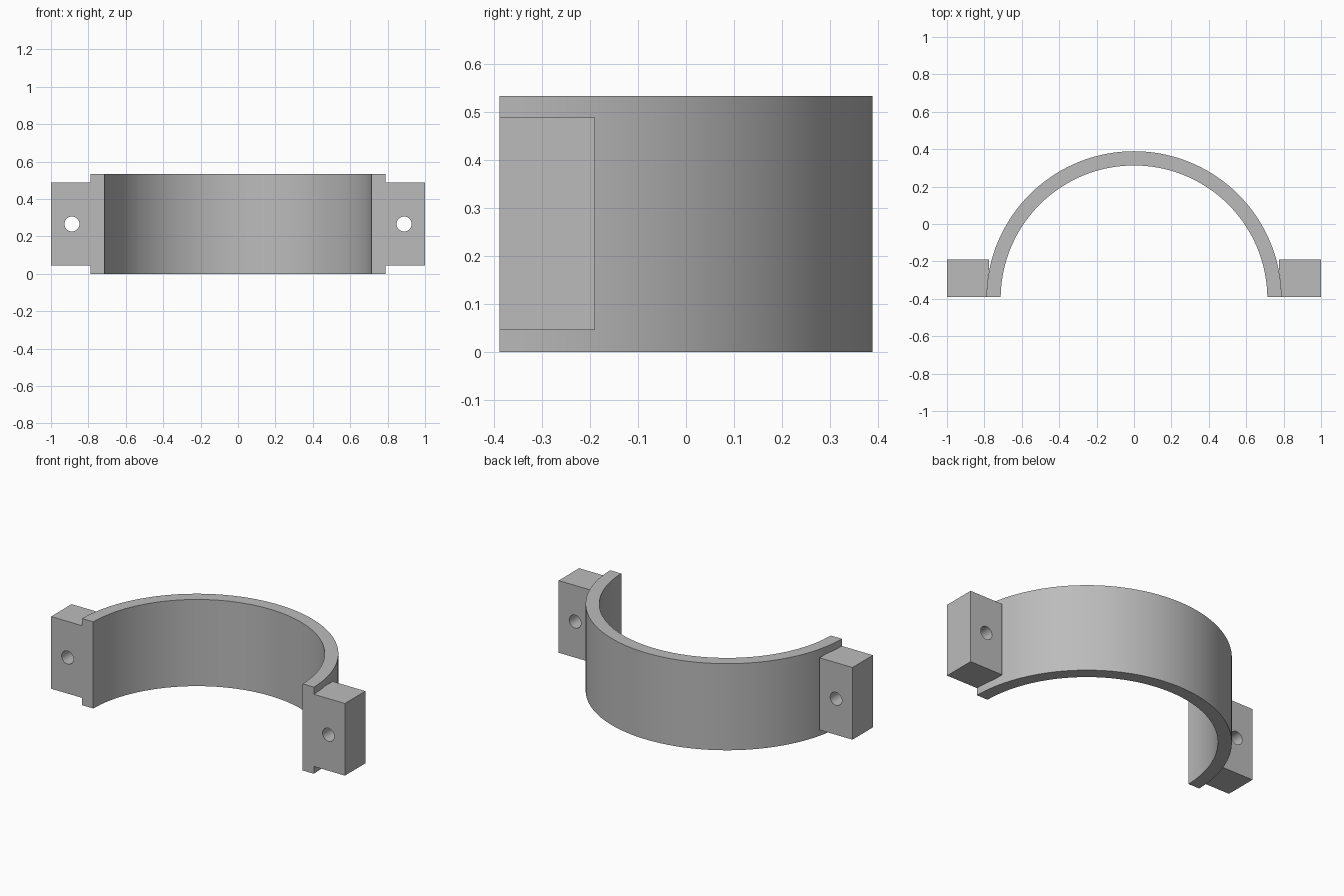
import bpy, bmesh
from math import sin, cos, acos, asin, pi

HEIGHT = 0.533
BASE_Y = -0.389          # flat mounting plane
OUTER, INNER = 0.789, 0.713
CENTRE_Y = 0.389 - OUTER  # arc centre sits just in front of the mounting plane
LUG_IN, LUG_BACK = 0.776, -0.19
LUG_Z = (0.045, 0.489)

cube = bpy.data.objects.get("Cube")
if cube:
    bpy.data.objects.remove(cube, do_unlink=True)

grey = bpy.data.materials.new("plain grey")
grey.use_nodes = True
colour = (0.5, 0.5, 0.5, 1)
grey.diffuse_color = colour
grey.node_tree.nodes["Principled BSDF"].inputs["Base Color"].default_value = colour


def arc(radius, start, end, steps):
    """Points on a circle about the clamp axis."""
    angles = [start + (end - start) * i / steps for i in range(steps + 1)]
    return [(radius * cos(a), CENTRE_Y + radius * sin(a)) for a in angles]


def base_angle(radius):
    return asin((BASE_Y - CENTRE_Y) / radius)


def extrude_plan(name, outline, z0, z1):
    """Solid made by raising a plan outline from z0 to z1."""
    bm = bmesh.new()
    face = bm.faces.new([bm.verts.new((x, y, z0)) for x, y in outline])
    top = bmesh.ops.extrude_face_region(bm, geom=[face])["geom"]
    verts = [v for v in top if isinstance(v, bmesh.types.BMVert)]
    bmesh.ops.translate(bm, verts=verts, vec=(0, 0, z1 - z0))
    bmesh.ops.recalc_face_normals(bm, faces=bm.faces)
    mesh = bpy.data.meshes.new(name)
    bm.to_mesh(mesh)
    bm.free()
    mesh.materials.append(grey)
    obj = bpy.data.objects.new(name, mesh)
    bpy.context.collection.objects.link(obj)
    return obj


def select(obj):
    bpy.ops.object.select_all(action='DESELECT')
    obj.select_set(True)
    bpy.context.view_layer.objects.active = obj


# Half-round band
a, b = base_angle(OUTER), base_angle(INNER)
band = extrude_plan("clamp_band",
                    arc(OUTER, a, pi - a, 72) + arc(INNER, pi - b, b, 72),
                    0, HEIGHT)

# Bolt lug, its inner side following the band
lug_outline = [(1, BASE_Y), (1, LUG_BACK), (LUG_IN, LUG_BACK)]
lug_outline += arc(OUTER, acos(LUG_IN / OUTER), a, 6)
lug = extrude_plan("left_lug", lug_outline, *LUG_Z)

# Bolt hole through the lug, front to back
bpy.ops.mesh.primitive_cylinder_add(vertices=32, radius=0.04, depth=0.6,
                                    location=(0.888, -0.29, HEIGHT / 2),
                                    rotation=(pi / 2, 0, 0))
cutter = bpy.context.object
cutter.name = "hole_cutter"
cutter.hide_render = True
cutter.data.materials.append(grey)
hole = lug.modifiers.new("bolt_hole", 'BOOLEAN')
hole.operation = 'DIFFERENCE'
hole.solver = 'EXACT'
hole.object = cutter
select(lug)
bpy.ops.object.modifier_apply(modifier=hole.name)
bpy.data.objects.remove(cutter, do_unlink=True)

# Matching lug on the other side
right_lug = bpy.data.objects.new("right_lug", lug.data.copy())
bpy.context.collection.objects.link(right_lug)
bm = bmesh.new()
bm.from_mesh(right_lug.data)
bmesh.ops.scale(bm, verts=bm.verts, vec=(-1, 1, 1))
bmesh.ops.reverse_faces(bm, faces=bm.faces)
bm.to_mesh(right_lug.data)
bm.free()

for part in (band, lug, right_lug):
    select(part)
    bpy.ops.object.shade_smooth_by_angle(angle=pi / 6)
